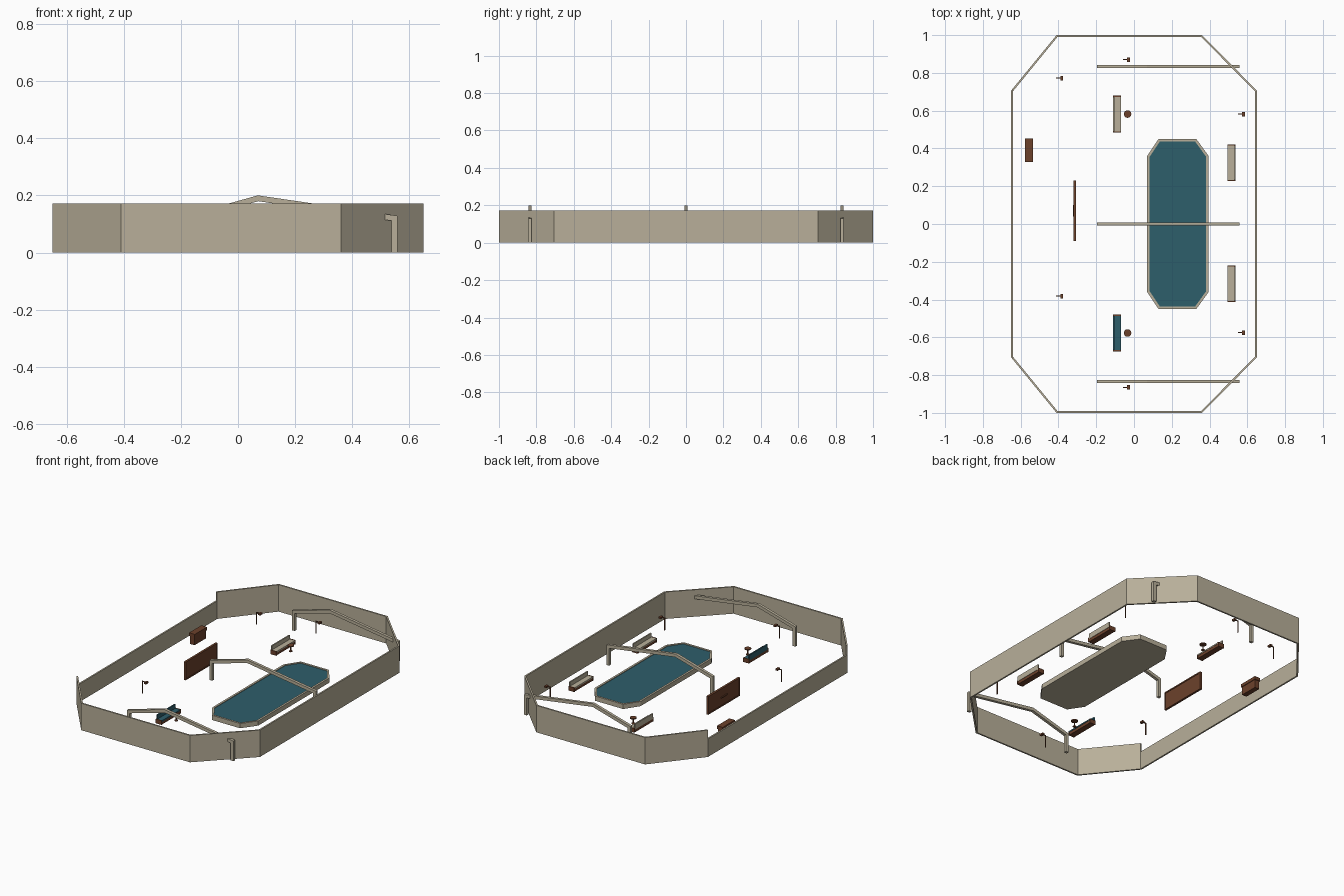
import bpy, bmesh
from mathutils import Vector

cube = bpy.data.objects.get("Cube")
if cube:
    bpy.data.objects.remove(cube, do_unlink=True)


def material(name, rgb):
    m = bpy.data.materials.new(name)
    m.use_nodes = True
    m.diffuse_color = (*rgb, 1)
    bsdf = m.node_tree.nodes["Principled BSDF"]
    bsdf.inputs["Base Color"].default_value = (*rgb, 1)
    bsdf.inputs["Roughness"].default_value = 0.8
    return m


SAND = material("sandstone", (0.48, 0.43, 0.32))
TEAL = material("teal", (0.027, 0.112, 0.147))
BROWN = material("brown wood", (0.15, 0.053, 0.024))


def finish(name, bm, mat):
    bmesh.ops.recalc_face_normals(bm, faces=bm.faces)
    me = bpy.data.meshes.new(name)
    bm.to_mesh(me)
    bm.free()
    me.materials.append(mat)
    ob = bpy.data.objects.new(name, me)
    bpy.context.collection.objects.link(ob)
    return ob


def prism(name, points, low, high, mat, axis="z"):
    """Extrude a flat outline along z (outline in x, y) or y (outline in x, z)."""
    bm = bmesh.new()
    place = (lambda a, b, t: (a, b, t)) if axis == "z" else (lambda a, b, t: (a, t, b))
    rings = [[bm.verts.new(place(a, b, t)) for a, b in points] for t in (low, high)]
    n = len(points)
    bm.faces.new(rings[0])
    bm.faces.new(rings[1])
    for i in range(n):
        j = (i + 1) % n
        bm.faces.new((rings[0][i], rings[0][j], rings[1][j], rings[1][i]))
    return finish(name, bm, mat)


def box(name, x0, x1, y0, y1, z0, z1, mat):
    return prism(name, [(x0, y0), (x1, y0), (x1, y1), (x0, y1)], z0, z1, mat)


def offset(points, d, closed=True):
    """Shift a path to its left by d with mitred corners."""
    pts = [Vector(p) for p in points]
    n, out = len(pts), []
    for i, p in enumerate(pts):
        a = (p - pts[i - 1]).normalized() if closed or i else None
        b = (pts[(i + 1) % n] - p).normalized() if closed or i < n - 1 else a
        a = a or b
        na, nb = Vector((-a.y, a.x)), Vector((-b.y, b.x))
        m = (na + nb).normalized()
        out.append(p + m * d / m.dot(nb))
    return out


def octagon_half(points):
    """Complete a front half outline by mirroring it to the back."""
    return points + [(x, -y) for x, y in reversed(points)]


def ring(name, outline, width, low, heights, mat):
    inner = offset(outline, width)
    n = len(outline)
    for i in range(n):
        j = (i + 1) % n
        prism(f"{name}_{i + 1}", [outline[i], outline[j], inner[j], inner[i]],
              low, heights[i], mat)
    return inner


def lathe(name, profile, x, y, mat, sides=12):
    bm = bmesh.new()
    vs = [bm.verts.new((r, 0, z)) for r, z in profile]
    edges = [bm.edges.new(e) for e in zip(vs, vs[1:])]
    bmesh.ops.spin(bm, geom=vs + edges, cent=(0, 0, 0), axis=(0, 0, 1),
                   angle=6.283185, steps=sides)
    bmesh.ops.remove_doubles(bm, verts=bm.verts, dist=0.0001)
    ob = finish(name, bm, mat)
    ob.location = (x, y, 0)


# Perimeter wall, lower along the right side
wall = octagon_half([(-0.65, -0.707), (-0.41, -1), (0.36, -1), (0.65, -0.707)])
ring("perimeter_wall", wall, 0.01, 0, [0.172] * 7 + [0.115], SAND)

# Pool with a raised rim
pool = octagon_half([(0.07, -0.36), (0.13, -0.45), (0.33, -0.45), (0.395, -0.36)])
inner = ring("pool_rim", pool, 0.013, 0, [0.03] * 8, SAND)
prism("pool_base", inner, 0, 0.01, SAND)
prism("pool_water", inner, 0.01, 0.026, TEAL)

# Bent roof frames
path = [(-0.187, 0), (-0.187, 0.118), (0.07, 0.19), (0.548, 0.12), (0.548, 0)]
frame = offset(path, 0.01, False) + offset(path, -0.01, False)[::-1]
for label, y in (("front", -0.834), ("middle", 0), ("back", 0.834)):
    prism(label + "_roof_frame", frame, y - 0.009, y + 0.009, SAND, "y")


# Benches: wooden base and ends, padded seat and back
def bench(name, x, y, back, cloth):
    box(name + "_base", x - 0.019, x + 0.019, y - 0.092, y + 0.092, 0, 0.018, BROWN)
    box(name + "_seat", x - 0.021, x + 0.021, y - 0.091, y + 0.091, 0.018, 0.026, cloth)
    xb = x + back * 0.017
    box(name + "_back", xb - 0.004, xb + 0.004, y - 0.091, y + 0.091, 0.026, 0.052, cloth)
    for s in (-1, 1):
        ye = y + s * 0.094
        box(name + "_end", x - 0.021, x + 0.021, ye - 0.003, ye + 0.003, 0, 0.027, BROWN)


bench("front_bench", -0.09, -0.577, -1, TEAL)
bench("back_bench", -0.09, 0.582, -1, SAND)
bench("poolside_front_bench", 0.517, -0.317, 1, SAND)
bench("poolside_back_bench", 0.517, 0.325, 1, SAND)

# Round pedestal tables
for label, y in (("front", -0.577), ("back", 0.582)):
    lathe(label + "_table", [(0, 0), (0.011, 0), (0.011, 0.004), (0.004, 0.007),
                             (0.004, 0.034), (0.02, 0.036), (0.02, 0.042), (0, 0.042)],
          -0.034, y, BROWN)

# Lamps: thin post, arm and head
for i, (x, y) in enumerate([(-0.385, 0.772), (-0.385, -0.382), (-0.032, 0.87),
                            (-0.032, -0.865), (0.578, 0.582), (0.578, -0.575)], 1):
    box(f"lamp_post_{i}", x - 0.027, x - 0.022, y - 0.0025, y + 0.0025, 0, 0.08, BROWN)
    box(f"lamp_arm_{i}", x - 0.027, x, y - 0.0025, y + 0.0025, 0.075, 0.08, BROWN)
    box(f"lamp_head_{i}", x - 0.005, x + 0.01, y - 0.012, y + 0.012, 0.07, 0.081, BROWN)

# Notice board with a slim frame
box("board_panel", -0.317, -0.309, -0.085, 0.225, 0.004, 0.112, BROWN)
for label, y in (("front", -0.087), ("back", 0.227)):
    box(f"board_{label}_stile", -0.32, -0.306, y - 0.004, y + 0.004, 0, 0.116, BROWN)
for label, z in (("bottom", 0), ("top", 0.108)):
    box(f"board_{label}_rail", -0.32, -0.306, -0.083, 0.223, z, z + 0.008, BROWN)
box("board_latch", -0.323, -0.316, 0.04, 0.1, 0.055, 0.062, BROWN)

# Storage chest with a lid
box("chest_body", -0.572, -0.54, 0.332, 0.448, 0, 0.052, BROWN)
box("chest_lid", -0.576, -0.536, 0.328, 0.452, 0.052, 0.072, BROWN)
